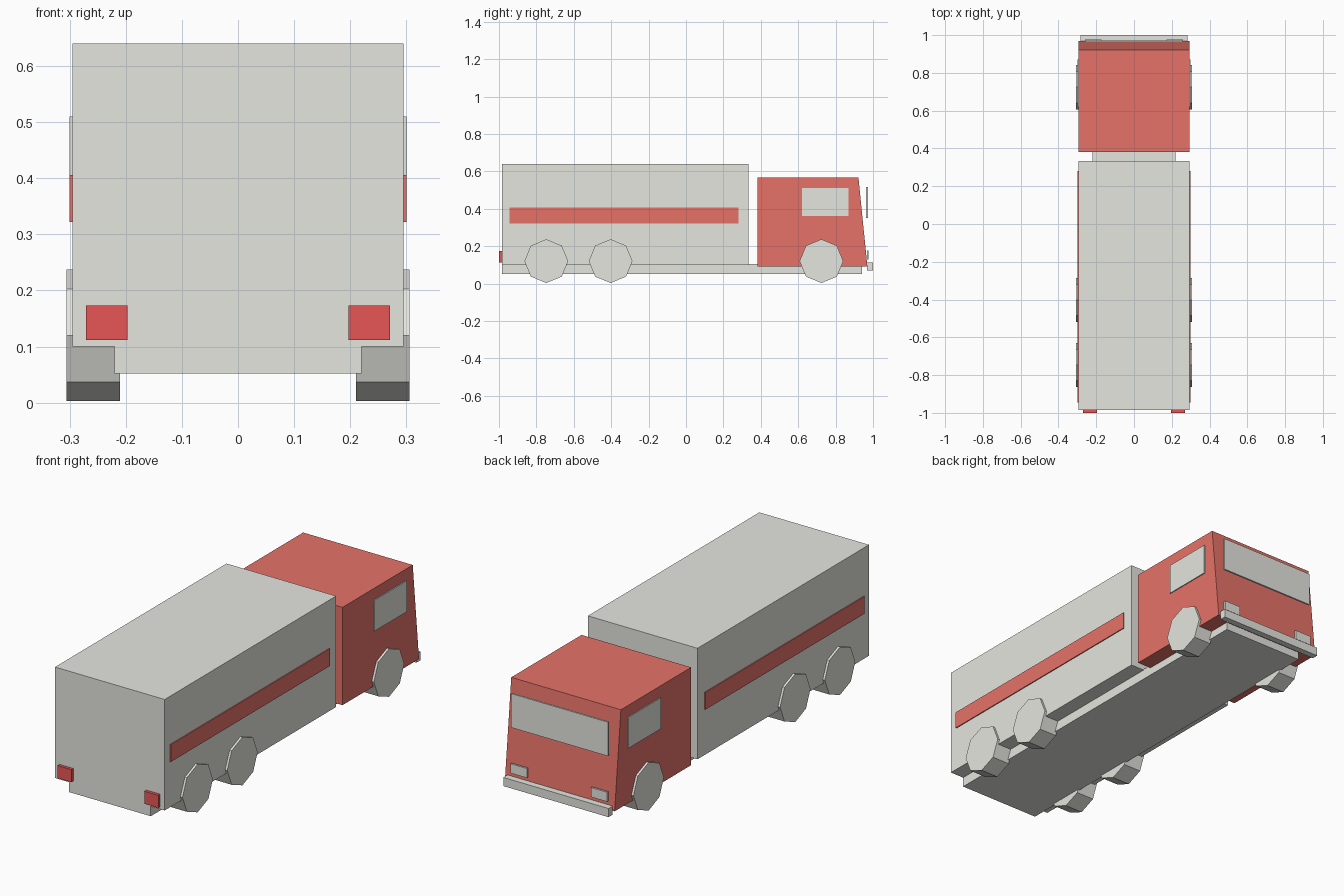
import bpy
import bmesh
import math

if "Cube" in bpy.data.objects:
    bpy.data.objects.remove(bpy.data.objects["Cube"])


def material(name, rgb):
    m = bpy.data.materials.new(name)
    m.diffuse_color = (*rgb, 1)
    m.use_nodes = True
    m.node_tree.nodes["Principled BSDF"].inputs["Base Color"].default_value = m.diffuse_color
    return m


GREY = material("pale grey", (0.79, 0.79, 0.745))
RED = material("soft red", (0.79, 0.17, 0.14))
LAMP = material("lamp red", (0.82, 0.095, 0.095))


def finish(name, bm, mat):
    bmesh.ops.recalc_face_normals(bm, faces=bm.faces)
    mesh = bpy.data.meshes.new(name)
    bm.to_mesh(mesh)
    bm.free()
    mesh.materials.append(mat)
    obj = bpy.data.objects.new(name, mesh)
    bpy.context.collection.objects.link(obj)
    return obj


def prism(name, profile, x0, x1, mat):
    """Extrude a (y, z) profile along x."""
    bm = bmesh.new()
    face = bm.faces.new([bm.verts.new((x0, y, z)) for y, z in profile])
    ext = bmesh.ops.extrude_face_region(bm, geom=[face])
    verts = [v for v in ext["geom"] if isinstance(v, bmesh.types.BMVert)]
    bmesh.ops.translate(bm, verts=verts, vec=(x1 - x0, 0, 0))
    return finish(name, bm, mat)


def box(name, x, y, z, mat):
    profile = [(y[0], z[0]), (y[1], z[0]), (y[1], z[1]), (y[0], z[1])]
    return prism(name, profile, x[0], x[1], mat)


# Main body
box("chassis", (-0.22, 0.22), (-0.985, 0.94), (0.052, 0.104), GREY)
box("cargo_box", (-0.295, 0.295), (-0.985, 0.333), (0.10, 0.64), GREY)
prism("cab", [(0.382, 0.09), (0.97, 0.09), (0.922, 0.566), (0.382, 0.566)],
      -0.295, 0.295, RED)
box("bumper", (-0.283, 0.283), (0.968, 1.0), (0.07, 0.112), GREY)
box("windshield", (-0.26, 0.26), (0.963, 0.972), (0.35, 0.515), GREY)

# Parts repeated on both sides
for side, s in (("left", -1), ("right", 1)):
    def span(a, b):
        return sorted((s * a, s * b))

    box(f"stripe_{side}", span(0.293, 0.3), (-0.945, 0.28), (0.322, 0.406), RED)
    box(f"side_window_{side}", span(0.293, 0.3), (0.62, 0.87), (0.36, 0.51), GREY)
    box(f"headlight_{side}", span(0.172, 0.26), (0.968, 0.977), (0.13, 0.176), GREY)
    box(f"tail_light_{side}", span(0.197, 0.271), (-1.0, -0.984), (0.112, 0.173), LAMP)

    # Eight-sided wheels
    for axle, y in (("rear", -0.747), ("middle", -0.403), ("front", 0.724)):
        ring = [(y + 0.117 * math.cos(i * math.pi / 4),
                 0.12 + 0.117 * math.sin(i * math.pi / 4)) for i in range(8)]
        x0, x1 = span(0.21, 0.306)
        prism(f"{axle}_wheel_{side}", ring, x0, x1, GREY)
